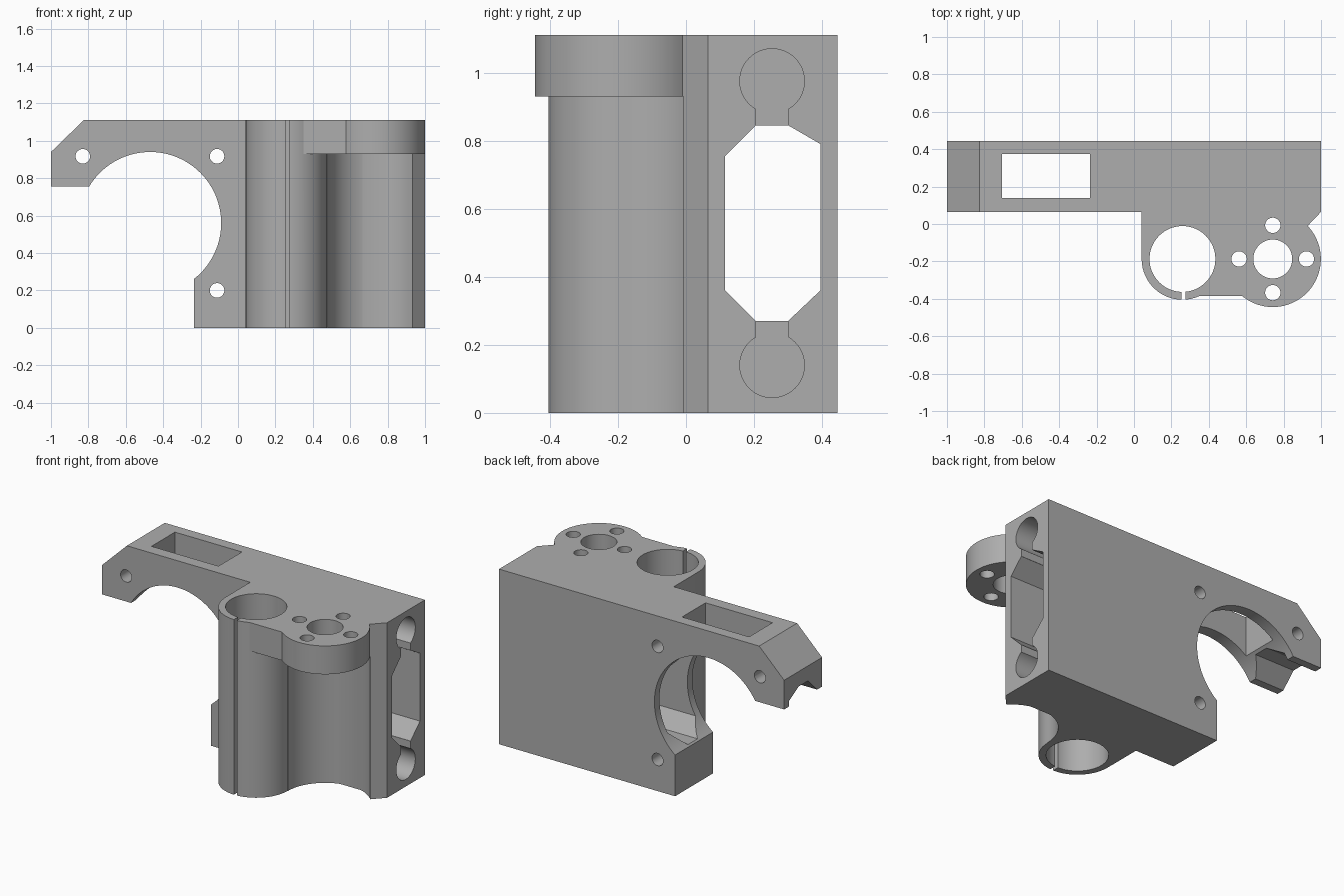
import bpy, bmesh
from math import cos, sin, radians

if "Cube" in bpy.data.objects:
    bpy.data.objects.remove(bpy.data.objects["Cube"])

grey = bpy.data.materials.new("plain grey")
grey.diffuse_color = (0.42, 0.42, 0.42, 1)
grey.use_nodes = True
grey.node_tree.nodes["Principled BSDF"].inputs["Base Color"].default_value = grey.diffuse_color

# axis mapping: profile (a, b) plus extrusion depth c -> xyz
AXES = {"x": lambda a, b, c: (c, a, b),
        "y": lambda a, b, c: (a, c, b),
        "z": lambda a, b, c: (a, b, c)}


def arc(cx, cy, r, a0, a1, n=32):
    return [(cx + r * cos(radians(a0 + (a1 - a0) * i / n)),
             cy + r * sin(radians(a0 + (a1 - a0) * i / n))) for i in range(n + 1)]


def circle(cx, cy, r, n=48):
    return arc(cx, cy, r, 0, 360, n)[:-1]


def rect(a0, a1, b0, b1):
    return [(a0, b0), (a1, b0), (a1, b1), (a0, b1)]


def prism(name, axis, pts, c0, c1):
    """Extrude a closed profile along an axis."""
    bm = bmesh.new()
    f = AXES[axis]
    lo = [bm.verts.new(f(a, b, c0)) for a, b in pts]
    hi = [bm.verts.new(f(a, b, c1)) for a, b in pts]
    bm.faces.new(lo)
    bm.faces.new(hi)
    for i in range(len(pts)):
        j = (i + 1) % len(pts)
        bm.faces.new((lo[i], lo[j], hi[j], hi[i]))
    bmesh.ops.recalc_face_normals(bm, faces=bm.faces)
    me = bpy.data.meshes.new(name)
    bm.to_mesh(me)
    bm.free()
    me.materials.append(grey)
    ob = bpy.data.objects.new(name, me)
    bpy.context.collection.objects.link(ob)
    return ob


def combine(target, other, op):
    """Apply a boolean and discard the helper."""
    other.hide_render = True
    m = target.modifiers.new("bool", "BOOLEAN")
    m.operation, m.object, m.solver = op, other, "EXACT"
    bpy.context.view_layer.objects.active = target
    bpy.ops.object.modifier_apply(modifier=m.name)
    bpy.data.objects.remove(other)


# main plate with the large round motor opening
H, Y0, Y1 = 1.11, 0.065, 0.445
body = prism("carriage_body", "y",
             [(-1, 0.755), (-1, 0.94), (-0.825, H), (1, H), (1, 0), (-0.235, 0)]
             + arc(-0.47, 0.56, 0.38, -51.8, 149.1, 64), Y0, Y1)

# bearing column with a concave clearance beside it
BX, BY, NX = 0.259, -0.187, 0.742
column = prism("bearing_column", "z",
               [(0.04, 0.1), (0.04, BY)] + arc(BX, BY, 0.218, 182, 360)
               + arc(NX, BY, 0.262, 180, 43.5, 40) + [(1, Y0), (1, 0.1)], 0, H)
combine(body, column, "UNION")

# round nut flange at the top
flange = prism("nut_flange", "z",
               [(0.3, 0.1), (0.3, -0.385)] + arc(NX, BY, 0.257, 230.4, 403.5, 48)
               + [(1, Y0), (1, 0.1)], 0.93, H)
combine(body, flange, "UNION")

cuts = []
# bearing bore and its clamping slit
cuts.append(("z", circle(BX, BY, 0.176, 64), -0.1, 1.3))
cuts.append(("z", rect(0.254, 0.275, -0.5, -0.3), -0.1, 1.3))
# flange holes
cuts.append(("z", circle(NX, BY, 0.104), 0.8, 1.3))
for dx, dy in ((0.18, 0), (-0.18, 0), (0, 0.18), (0, -0.18)):
    cuts.append(("z", circle(NX + dx, BY + dy, 0.041, 28), 0.9, 1.3))
# motor screw holes
for x, z in ((-0.83, 0.917), (-0.112, 0.917), (-0.112, 0.2)):
    cuts.append(("y", circle(x, z, 0.039, 28), -0.1, 0.6))
# window in the arm
cuts.append(("z", rect(-0.705, -0.235, 0.14, 0.375), 0.6, 1.3))
# belt channel right through the plate
cuts.append(("x", [(0.205, 0.845), (0.3, 0.845), (0.395, 0.79), (0.395, 0.36),
                   (0.3, 0.27), (0.205, 0.27), (0.115, 0.36), (0.115, 0.755)], -1.2, 1.2))
# blind rod sockets with narrow necks into the channel
for z, n0, n1 in ((0.975, 0.82, 0.93), (0.14, 0.19, 0.3)):
    cuts.append(("x", circle(0.253, z, 0.095), 0.0, 1.2))
    cuts.append(("x", rect(0.206, 0.299, n0, n1), 0.0, 1.2))

for i, (axis, pts, c0, c1) in enumerate(cuts):
    combine(body, prism("cutter_%d" % i, axis, pts, c0, c1), "DIFFERENCE")

# smooth curved walls, keep edges sharp
for o in bpy.context.selected_objects:
    o.select_set(False)
body.select_set(True)
bpy.context.view_layer.objects.active = body
bpy.ops.object.shade_smooth_by_angle(angle=radians(25))
